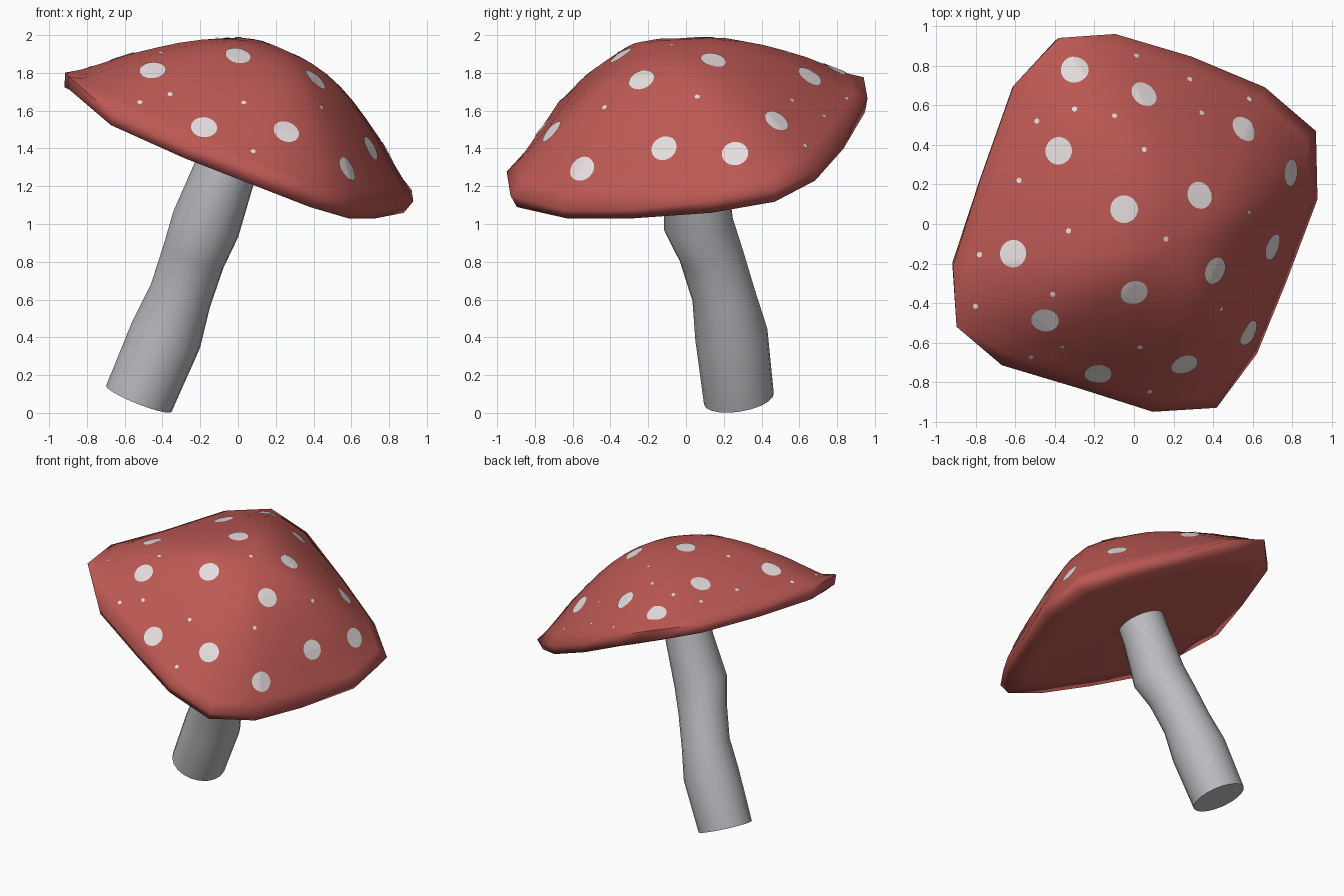
import bpy, bmesh, math
from mathutils import Vector
from mathutils.bvhtree import BVHTree

if "Cube" in bpy.data.objects:
    bpy.data.objects.remove(bpy.data.objects["Cube"])

N = Vector((0.4, -0.164, 1)).normalized()   # tilted mushroom axis


def material(name, rgb):
    m = bpy.data.materials.new(name)
    m.diffuse_color = (*rgb, 1)
    m.use_nodes = True
    m.node_tree.nodes["Principled BSDF"].inputs["Base Color"].default_value = m.diffuse_color
    return m


RED = material("cap red", (0.50, 0.098, 0.088))
WHITE = material("spot white", (0.78, 0.72, 0.72))
GREY = material("stem grey", (0.50, 0.50, 0.53))


def finish(bm, name, mat, angle):
    me = bpy.data.meshes.new(name)
    bm.to_mesh(me)
    ob = bpy.data.objects.new(name, me)
    bpy.context.collection.objects.link(ob)
    me.materials.append(mat)
    bpy.ops.object.select_all(action='DESELECT')
    ob.select_set(True)
    bpy.context.view_layer.objects.active = ob
    bpy.ops.object.shade_smooth_by_angle(angle=math.radians(angle))
    return ob


def bridge(bm, a, b):
    for i in range(len(a)):
        j = (i + 1) % len(a)
        bm.faces.new((a[i], a[j], b[j], b[i]))


def fan(bm, ring, centre):
    c = bm.verts.new(centre)
    for i in range(len(ring)):
        bm.faces.new((ring[i], ring[(i + 1) % len(ring)], c))


# Cap: rounded-square outline on the tilted plane, swept through a dome profile
OUTLINE = [(-.415, .955), (-.63, .71), (-.80, .23), (-.95, -.20),
           (-.945, -.50), (-.69, -.705), (-.29, -.825), (.06, -.935),
           (.383, -.915), (.60, -.646), (.747, -.286), (.893, .14),
           (.885, .484), (.64, .70), (.27, .855), (-.13, .975)]
DOME = [(.93, .138), (.87, .185), (.79, .25), (.72, .308), (.60, .392), (.50, .457),
        (.40, .512), (.30, .555), (.20, .585), (.10, .60)]


def cap_point(x, y, h):
    return Vector((x, y, 1.367 - 0.4 * x + 0.164 * y)) + N * h


bm = bmesh.new()


def cap_ring(t, height):
    return [bm.verts.new(cap_point(x * t, y * t, height(i)))
            for i, (x, y) in enumerate(OUTLINE)]


def corner(i):
    return i % 4 in (0, 3)


rings = [cap_ring(.80, lambda i: 0.0),
         cap_ring(.975, lambda i: .065 if i == 4 else .02 if corner(i) else 0.0),
         cap_ring(1.0, lambda i: .13 if i == 4 else .095 if corner(i) else .06)]
rings += [cap_ring(t, lambda i, h=h: h) for t, h in DOME]
for a, b in zip(rings, rings[1:]):
    bridge(bm, a, b)
fan(bm, rings[-1], cap_point(0, 0, .605))
fan(bm, rings[0], cap_point(0, 0, 0))
bmesh.ops.recalc_face_normals(bm, faces=bm.faces)
tree = BVHTree.FromBMesh(bm)
finish(bm, "cap", RED, 70)

# Spots: thin discs wrapped onto the cap, placed by their position seen from above
BIG = [(-.30, .78), (-.38, .37), (-.61, -.15), (.05, .655), (.555, .48),
       (.79, .26), (.33, .145), (-.05, .075), (.70, -.115), (.41, -.235),
       (0, -.345), (-.45, -.485), (-.18, -.755), (.255, -.71), (.58, -.55)]
SMALL = [(.01, .85), (-.30, .58), (-.49, .52), (-.10, .545), (.05, .375),
         (-.58, .22), (.28, .73), (.34, .56), (.58, .63), (.16, -.075),
         (-.33, -.035), (-.78, -.155), (-.80, -.415), (-.41, -.355),
         (.08, -.845), (.03, -.62), (-.36, -.62), (-.52, -.67),
         (.44, -.43), (.58, .06)]


def add_spot(bm, x, y, radius, sides, steps):
    hit, nrm, _, _ = tree.ray_cast(Vector((x, y, 4)), Vector((0, 0, -1)))
    if hit is None:
        return
    u = nrm.orthogonal().normalized()
    v = nrm.cross(u)

    def on_cap(r, a):
        p = hit + (u * math.cos(a) + v * math.sin(a)) * r
        q, _, _, _ = tree.ray_cast(p + nrm * .2, -nrm)
        return (q if q is not None else p) + nrm * .005

    rs = [[bm.verts.new(on_cap(radius * k / steps, math.tau * i / sides))
           for i in range(sides)] for k in range(steps, 0, -1)]
    for a, b in zip(rs, rs[1:]):
        bridge(bm, a, b)
    fan(bm, rs[-1], on_cap(0, 0))


for name, spots, radius, sides, steps in (("large_spots", BIG, .07, 20, 4),
                                          ("small_spots", SMALL, .014, 8, 1)):
    bm = bmesh.new()
    for x, y in spots:
        add_spot(bm, x, y, radius, sides, steps)
    finish(bm, name, WHITE, 60)

# Stem: wavy tube along the tilted axis (centre x, y, z, radius)
PATH = [(-.525, .28, .075, .187), (-.38, .24, .415, .193), (-.305, .20, .62, .168),
        (-.235, .135, .83, .170), (-.17, .065, 1.0, .185), (-.065, .05, 1.29, .165),
        (-.03, .035, 1.40, .165)]
U = Vector((1, 0, 0)) - N * N.x
U.normalize()
V = N.cross(U)
bm = bmesh.new()
rings = []
for x, y, z, r in PATH:
    rings.append([bm.verts.new(Vector((x, y, z)) + (U * math.cos(a) + V * math.sin(a)) * r)
                  for a in (math.tau * i / 20 for i in range(20))])
for a, b in zip(rings, rings[1:]):
    bridge(bm, a, b)
bm.faces.new(rings[0][::-1])
bm.faces.new(rings[-1])
bmesh.ops.recalc_face_normals(bm, faces=bm.faces)
finish(bm, "stem", GREY, 45)
